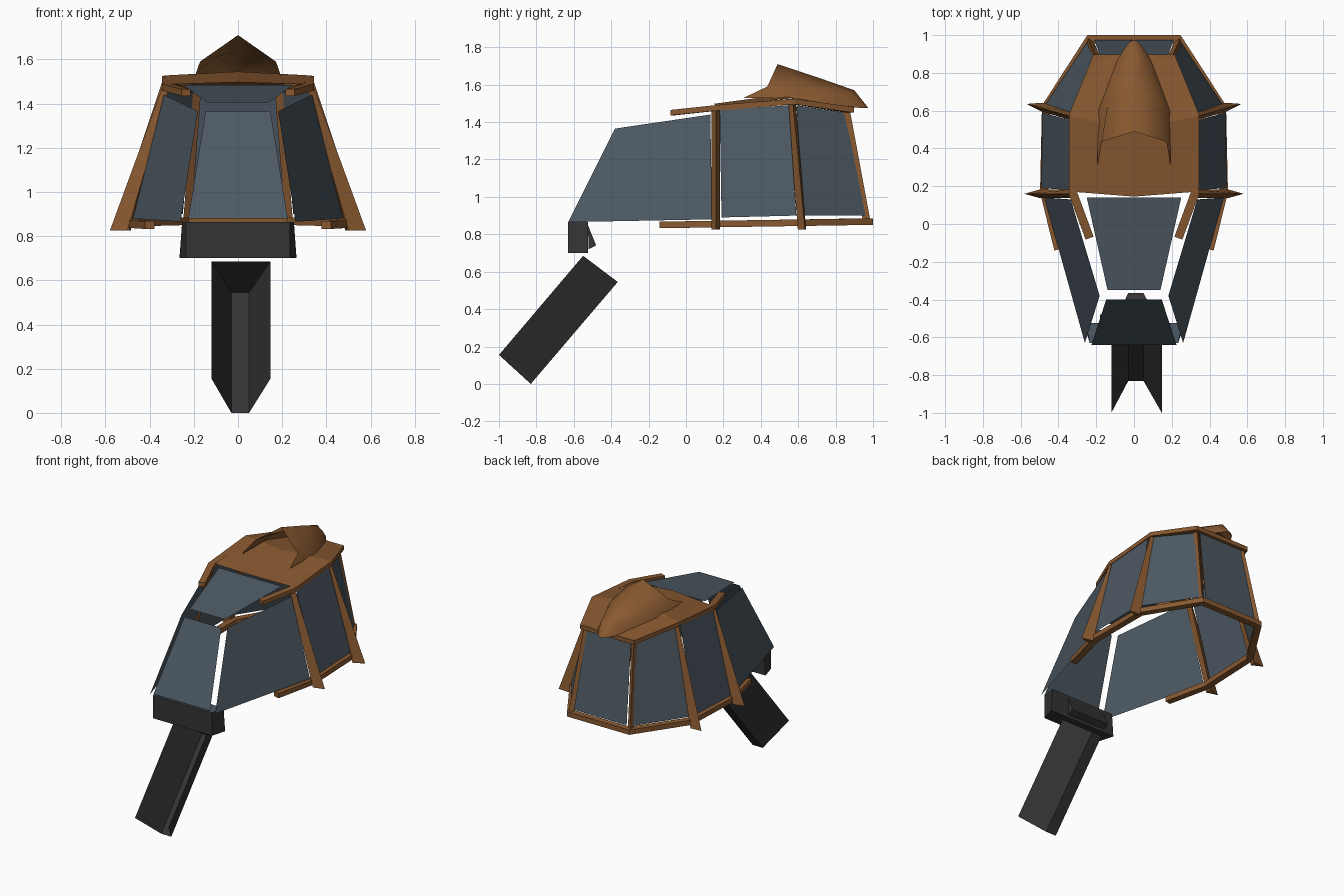
import bpy, bmesh
from mathutils import Vector

if "Cube" in bpy.data.objects:
    bpy.data.objects.remove(bpy.data.objects["Cube"])

def material(name, rgb):
    m = bpy.data.materials.new(name)
    m.diffuse_color = (*rgb, 1)
    m.use_nodes = True
    m.node_tree.nodes["Principled BSDF"].inputs["Base Color"].default_value = m.diffuse_color
    return m

GLASS = material("blue grey glass", (0.075, 0.1, 0.125))
BRONZE = material("bronze brown", (0.25, 0.1, 0.03))
BLACK = material("soft black", (0.034, 0.034, 0.034))
CENTER = Vector((0, 0.2, 1.15))

def make(name, verts, faces, mats, outward=False, smooth=False):
    me = bpy.data.meshes.new(name)
    me.from_pydata([tuple(v) for v in verts], [], faces)
    bm = bmesh.new()
    bm.from_mesh(me)
    bmesh.ops.recalc_face_normals(bm, faces=bm.faces)
    if outward:
        for f in bm.faces:
            f.normal_update()
            if f.normal.dot(f.calc_center_median() - CENTER) < 0:
                f.normal_flip()
    bm.to_mesh(me)
    bm.free()
    for m in mats:
        me.materials.append(m)
    ob = bpy.data.objects.new(name, me)
    bpy.context.collection.objects.link(ob)
    if smooth:
        for p in me.polygons:
            p.use_smooth = True
    return ob

def flip(points):
    return [(-x, y, z) for x, y, z in points]

def panel(name, pts, both=True):
    make(name, pts, [(0, 1, 2, 3)], [GLASS], True)
    if both:
        make(name + "_left", flip(pts), [(0, 1, 2, 3)], [GLASS], True)

def loft(name, rings, mats, closed=True, caps=True, **kw):
    n = len(rings[0])
    verts = [v for r in rings for v in r]
    faces = []
    for i in range(len(rings) - 1):
        for j in range(n if closed else n - 1):
            k = (j + 1) % n
            faces.append((i*n + j, i*n + k, (i+1)*n + k, (i+1)*n + j))
    if caps and closed:
        faces += [tuple(range(n)), tuple(range(len(verts) - n, len(verts)))]
    return make(name, verts, faces, mats, **kw)

def rail(name, half, w, h):
    # rectangular rail mitred along a path mirrored across x = 0
    pts = [Vector(p) for p in half + flip(half)[::-1]]
    rings = []
    for i, p in enumerate(pts):
        a = (p - pts[i-1]) if i else (pts[1] - p)
        b = (pts[i+1] - p) if i < len(pts) - 1 else a
        na, nb = [Vector((d.y, -d.x, 0)).normalized() for d in (a, b)]
        side = (na + nb).normalized()
        side *= w / 2 / max(0.4, side.dot(na))
        up = Vector((0, 0, h / 2))
        rings.append([p + side + up, p + side - up, p - side - up, p - side + up])
    loft(name, rings, [BRONZE])

def post(name, top, bottom, out, width, depth_top, depth_bottom):
    # wedge section with its sharp edge facing outwards
    out = Vector(out).normalized()
    side = Vector((-out.y, out.x, 0)) * width / 2
    rings = []
    for p, d in ((Vector(top), depth_top), (Vector(bottom), depth_bottom)):
        rings.append([p + side, p + out * d, p - side])
    for label, s in (("", 1), ("_left", -1)):
        loft(name + label, [[(s * v.x, v.y, v.z) for v in r] for r in rings], [BRONZE])

# glass panels
panel("windscreen", [(-.225, -.64, .88), (.225, -.64, .88), (.147, -.4, 1.365), (-.147, -.4, 1.365)], False)
panel("top_window", [(-.14, -.35, 1.405), (.14, -.35, 1.405), (.25, .14, 1.485), (-.25, .14, 1.485)], False)
panel("rear_window", [(-.21, .975, .9), (.21, .975, .9), (.175, .875, 1.45), (-.175, .875, 1.45)], False)
panel("front_side_window", [(.26, -.63, .865), (.475, .14, .88), (.335, .13, 1.44), (.182, -.38, 1.365)])
panel("side_window", [(.49, .19, .89), (.485, .59, .9), (.34, .55, 1.49), (.34, .18, 1.465)])
panel("corner_window", [(.47, .63, .9), (.25, .96, .9), (.2, .85, 1.45), (.325, .59, 1.49)])

# frame rails and posts
rail("lower_rail", [(.4, -.135, .85), (.475, .17, .855), (.465, .62, .862), (.235, .977, .868)], .045, .035)
rail("upper_rail", [(.235, -.075, 1.45), (.322, .16, 1.475), (.322, .575, 1.51), (.2, .875, 1.465)], .045, .03)
post("front_post", (.31, .16, 1.48), (.5, .16, .825), (1, 0, 0), .045, .03, .08)
post("middle_post", (.31, .565, 1.51), (.49, .62, .825), (1, .2, 0), .045, .03, .08)
post("rear_post", (.185, .85, 1.46), (.23, .955, .87), (.5, 1, 0), .04, .03, .035)

# roof sheet
loft("roof", [[(-.315, .17, 1.487), (0, .145, 1.497), (.315, .17, 1.487)],
              [(-.335, .57, 1.527), (0, .5, 1.545), (.335, .57, 1.527)],
              [(-.2, .89, 1.475), (0, .9, 1.485), (.2, .89, 1.475)]],
     [BRONZE], closed=False, outward=True)

# roof hood, open at the front
sections = [[(0, .49, 1.71), (.172, .435, 1.59), (.193, .31, 1.53)],
            [(0, .7, 1.64), (.135, .66, 1.585), (.19, .6, 1.525)],
            [(0, .9, 1.57), (.055, .885, 1.545), (.09, .87, 1.48)],
            [(0, .975, 1.475), (.02, .965, 1.475), (.04, .945, 1.475)]]
loft("roof_hood", [flip(s[:0:-1]) + s for s in sections],
     [BRONZE], closed=False, outward=True, smooth=True)

# chin block below the windscreen, with a glass top
chin = loft("chin_block",
            [[(-.235, -.63, z), (.235, -.63, z), (.235 + d, -.525, z), (-.235 - d, -.525, z)]
             for z, d in ((.7, .03), (.865, .018))], [BLACK, GLASS])
for p in chin.data.polygons:
    p.material_index = 1 if p.normal.z > 0.9 else 0

# small bracket behind the chin
loft("chin_bracket", [[(-.18, -.525, .85), (-.18, -.48, .74), (-.18, -.52, .72)],
                      [(.12, -.525, .85), (.12, -.48, .74), (.12, -.52, .72)]], [BLACK])

# slanted channel-shaped strut, open along its upper front and lower end
ends = [[(-.12, -1, .155), (-.03, -.83, 0), (.05, -.83, 0), (.147, -1, .155)],
        [(-.12, -.55, .685), (-.03, -.365, .545), (.05, -.365, .545), (.147, -.55, .685)]]
make("strut", ends[0] + ends[1],
     [(0, 1, 5, 4), (1, 2, 6, 5), (2, 3, 7, 6), (4, 5, 6, 7)], [BLACK])
